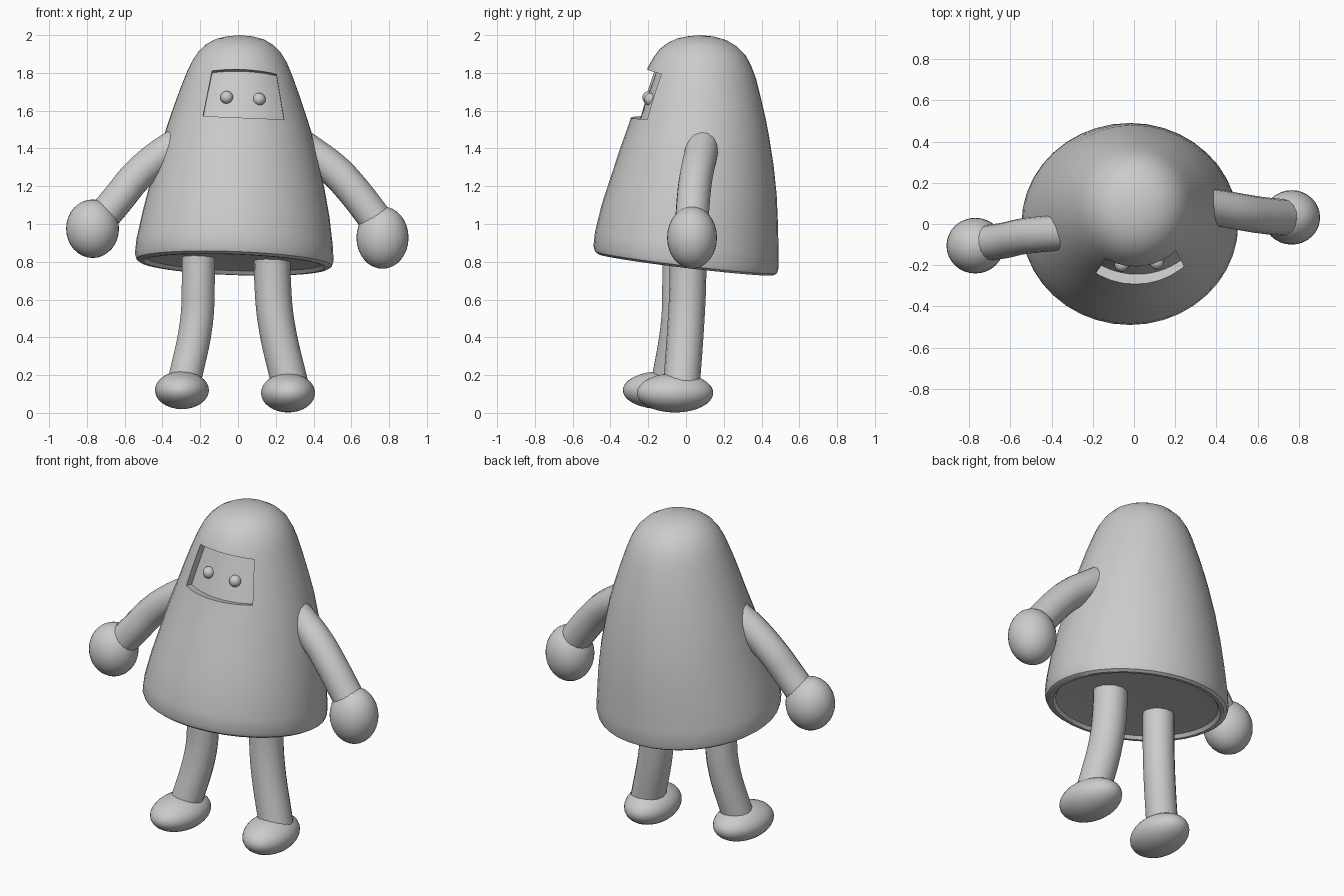
import bpy, bmesh
from math import sin, cos, pi, sqrt
from mathutils import Vector

if "Cube" in bpy.data.objects:
    bpy.data.objects.remove(bpy.data.objects["Cube"])


def new_object(name, bm):
    bmesh.ops.recalc_face_normals(bm, faces=bm.faces[:])
    me = bpy.data.meshes.new(name)
    bm.to_mesh(me)
    bm.free()
    ob = bpy.data.objects.new(name, me)
    bpy.context.collection.objects.link(ob)
    return ob


def activate(ob):
    bpy.ops.object.select_all(action='DESELECT')
    ob.select_set(True)
    bpy.context.view_layer.objects.active = ob


def ellipsoid(name, loc, radii, seg=32, rot_z=0):
    bpy.ops.mesh.primitive_uv_sphere_add(segments=seg, ring_count=seg // 2, radius=1,
                                         location=loc, rotation=(0, 0, rot_z))
    ob = bpy.context.object
    ob.name = name
    ob.scale = radii
    bpy.ops.object.shade_smooth()


def tube(name, pts, r):
    cu = bpy.data.curves.new(name, 'CURVE')
    cu.dimensions = '3D'
    cu.bevel_depth = r
    cu.bevel_resolution = 6
    cu.resolution_u = 6
    cu.use_fill_caps = True
    sp = cu.splines.new('BEZIER')
    sp.bezier_points.add(len(pts) - 1)
    for bp, p in zip(sp.bezier_points, pts):
        bp.co = p
        bp.handle_left_type = bp.handle_right_type = 'AUTO'
    bpy.context.collection.objects.link(bpy.data.objects.new(name, cu))


# Bell-shaped body: rings of (z, centre x, centre y, radius x, radius y, tilt slope)
rings = [(.81, -.02, 0, .43, .40, .12), (.805, -.02, 0, .465, .432, .12),
         (.785, -.02, 0, .48, .447, .12), (.785, -.02, 0, .50, .465, .12),
         (.797, -.02, 0, .518, .482, .12), (.825, -.02, 0, .526, .49, .12),
         (.90, -.018, .004, .520, .486, .118), (1.05, -.01, .02, .495, .467, .11),
         (1.2, -.004, .04, .462, .44, .10), (1.35, 0, .056, .425, .408, .10),
         (1.5, .005, .07, .383, .37, .10), (1.6, .006, .076, .350, .345, .11),
         (1.7, .007, .08, .315, .317, .11), (1.8, .008, .084, .277, .286, .10),
         (1.86, .009, .087, .25, .259, .09), (1.91, .01, .088, .218, .227, .07),
         (1.95, .01, .086, .177, .182, .05), (1.978, .01, .082, .128, .13, .03),
         (1.993, .01, .078, .07, .07, .01)]
N = 40
bm = bmesh.new()
loops = []
for z, cx, cy, rx, ry, s in rings:
    loop = []
    for i in range(N):
        dx, dy = rx * cos(2 * pi * i / N), ry * sin(2 * pi * i / N)
        loop.append(bm.verts.new((cx + dx, cy + dy, z - s * dy - .3 * s * dx)))
    loops.append(loop)
for a, b in zip(loops, loops[1:]):
    for i in range(N):
        j = (i + 1) % N
        bm.faces.new((a[i], a[j], b[j], b[i]))
bm.faces.new(loops[0][::-1])
top = bm.verts.new((.01, .076, 2.0))
for i in range(N):
    bm.faces.new((loops[-1][i], loops[-1][(i + 1) % N], top))
body = new_object("body", bm)

# Recessed curved face window: cutter whose back follows the body curve
bm = bmesh.new()
NU, NV = 14, 4
tl, tr, bl, br = (-.137, 1.80), (.203, 1.785), (-.185, 1.56), (.243, 1.545)
grid = []
for v in range(NV + 1):
    row = []
    for u in range(NU + 1):
        a, b = u / NU, v / NV
        x = (bl[0] * (1 - a) + br[0] * a) * (1 - b) + (tl[0] * (1 - a) + tr[0] * a) * b
        z = (bl[1] * (1 - a) + br[1] * a) * (1 - b) + (tl[1] * (1 - a) + tr[1] * a) * b
        R = .37 - .32 * (z - 1.55)
        y = -.30 + .36 * (z - 1.55) + R - sqrt(R * R - (x - .01) ** 2) + .055
        row.append(bm.verts.new((x, y, z + .015 * 4 * a * (1 - a) * b)))
    grid.append(row)
for r0, r1 in zip(grid, grid[1:]):
    for i in range(NU):
        bm.faces.new((r0[i], r0[i + 1], r1[i + 1], r1[i]))
ext = bmesh.ops.extrude_face_region(bm, geom=bm.faces[:], use_keep_orig=True)
bmesh.ops.translate(bm, vec=Vector((0, -.29, .06)),
                    verts=[g for g in ext['geom'] if isinstance(g, bmesh.types.BMVert)])
cutter = new_object("window_cutter", bm)
cutter.hide_render = True

mod = body.modifiers.new("window", 'BOOLEAN')
mod.operation = 'DIFFERENCE'
mod.solver = 'EXACT'
mod.object = cutter
activate(body)
bpy.ops.object.modifier_apply(modifier=mod.name)
bpy.data.objects.remove(cutter)
activate(body)
bpy.ops.object.shade_smooth_by_angle(angle=.6)

# Eyes
ellipsoid("left_eye", (-.06, -.197, 1.67), (.034,) * 3, 20)
ellipsoid("right_eye", (.112, -.187, 1.66), (.034,) * 3, 20)

# Arms and round hands
tube("left_arm", [(-.25, -.03, 1.46), (-.40, -.045, 1.37), (-.54, -.06, 1.25),
                  (-.63, -.08, 1.14), (-.73, -.095, 1.02)], .087)
tube("right_arm", [(.25, .09, 1.47), (.39, .08, 1.375), (.51, .06, 1.285),
                   (.60, .045, 1.19), (.74, .03, 1.01)], .089)
ellipsoid("left_hand", (-.77, -.105, .975), (.14, .135, .155))
ellipsoid("right_hand", (.765, .032, .928), (.138, .132, .165))

# Legs and flattened feet
tube("left_leg", [(-.208, -.035, .90), (-.21, -.038, .70), (-.22, -.045, .48),
                  (-.29, -.10, .14)], .089)
tube("right_leg", [(.18, .01, .90), (.183, .01, .70), (.202, .0, .48),
                   (.28, -.025, .13)], .097)
ellipsoid("left_foot", (-.297, -.132, .12), (.143, .203, .1), rot_z=-.08)
ellipsoid("right_foot", (.265, -.058, .106), (.143, .203, .104), rot_z=.08)
